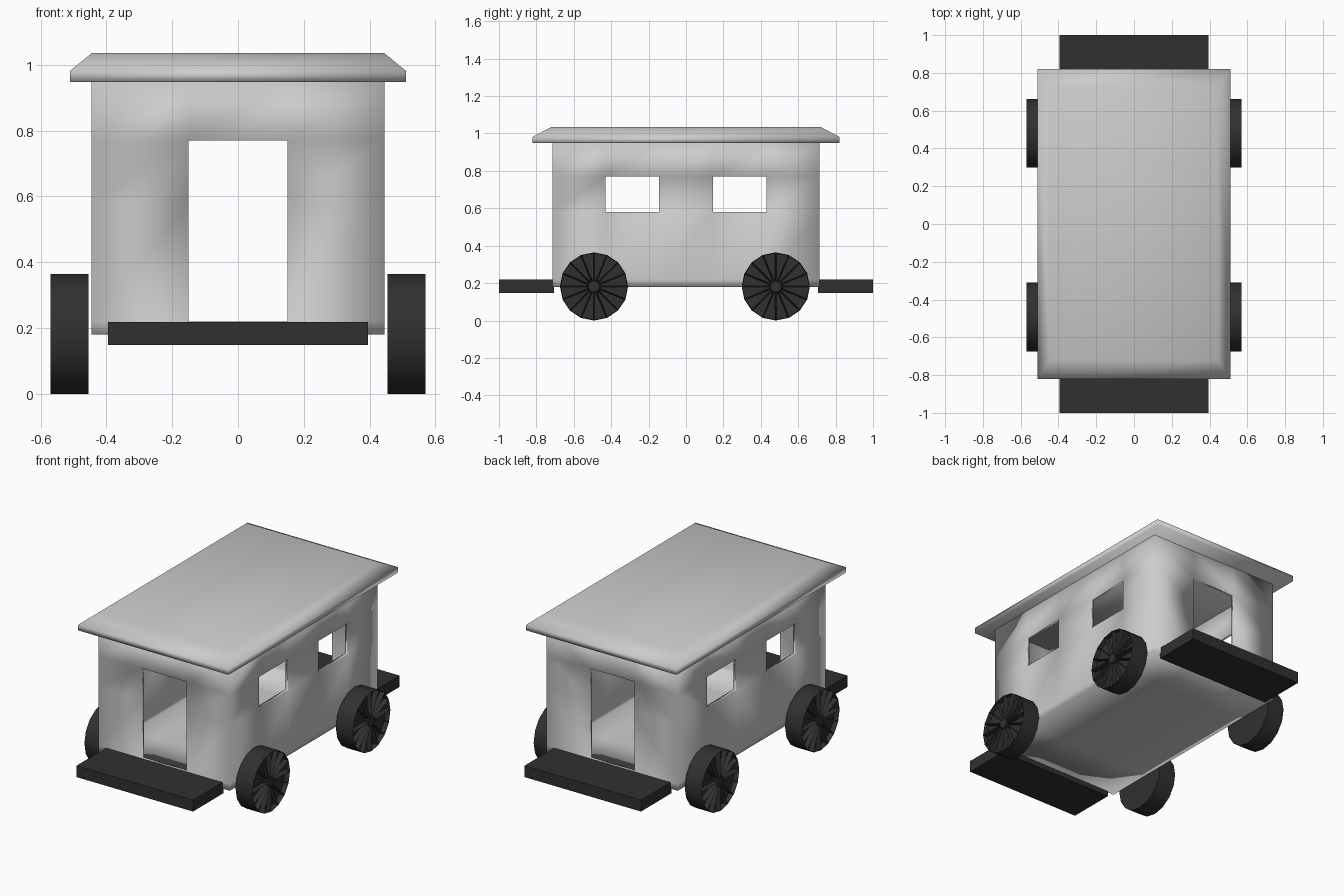
import bpy, bmesh
from math import sin, cos, pi

if "Cube" in bpy.data.objects:
    bpy.data.objects.remove(bpy.data.objects["Cube"])

dark = bpy.data.materials.new("dark_paint")
dark.diffuse_color = (0.03, 0.03, 0.029, 1)
dark.use_nodes = True
dark.node_tree.nodes["Principled BSDF"].inputs["Base Color"].default_value = dark.diffuse_color


def make(name, bm, mat=None, smooth=None):
    bmesh.ops.remove_doubles(bm, verts=bm.verts, dist=1e-5)
    bmesh.ops.recalc_face_normals(bm, faces=bm.faces)
    me = bpy.data.meshes.new(name)
    bm.to_mesh(me)
    bm.free()
    ob = bpy.data.objects.new(name, me)
    bpy.context.collection.objects.link(ob)
    if mat:
        me.materials.append(mat)
    if smooth == "full":
        for p in me.polygons:
            p.use_smooth = True
    elif smooth:
        bpy.ops.object.select_all(action='DESELECT')
        bpy.context.view_layer.objects.active = ob
        ob.select_set(True)
        bpy.ops.object.shade_smooth_by_angle(angle=smooth)
    return ob


def quad(bm, *pts):
    bm.faces.new([bm.verts.new(p) for p in pts])


# Carriage body: gridded shell with door and window openings, then thickened
X, Y = 0.445, 0.715
xs = [-X, -0.15, 0.15, X]
ys = [-Y, -0.43, -0.145, 0.145, 0.43, Y]
zs = [0.18, 0.22, 0.58, 0.77, 0.95]
bm = bmesh.new()
for s in (-1, 1):
    for k in range(4):
        z0, z1 = zs[k], zs[k + 1]
        for i in range(3):
            if not (i == 1 and k in (1, 2)):      # doorway
                a, b = xs[i], xs[i + 1]
                quad(bm, (a, s*Y, z0), (b, s*Y, z0), (b, s*Y, z1), (a, s*Y, z1))
        for j in range(5):
            if not (j in (1, 3) and k == 2):      # windows
                a, b = ys[j], ys[j + 1]
                quad(bm, (s*X, a, z0), (s*X, b, z0), (s*X, b, z1), (s*X, a, z1))
for i in range(3):                                # floor
    for j in range(5):
        a, b, c, d = xs[i], xs[i + 1], ys[j], ys[j + 1]
        quad(bm, (a, c, 0.18), (b, c, 0.18), (b, d, 0.18), (a, d, 0.18))
bmesh.ops.remove_doubles(bm, verts=bm.verts, dist=1e-5)
bmesh.ops.recalc_face_normals(bm, faces=bm.faces)
floor = min(bm.faces, key=lambda f: f.calc_center_median().z)
if floor.normal.z > 0:
    bmesh.ops.reverse_faces(bm, faces=bm.faces)
body = make("carriage_body", bm, smooth="full")
sol = body.modifiers.new("wall_thickness", 'SOLIDIFY')
sol.thickness = 0.02
sol.offset = -1
sol.use_even_offset = True

# Roof: slab with chamfered upper edge
bm = bmesh.new()
rings = []
for x, y, z in ((0.51, 0.82, 0.948), (0.51, 0.82, 0.982), (0.445, 0.72, 1.035)):
    rings.append([bm.verts.new((a*x, b*y, z)) for a, b in ((-1, -1), (1, -1), (1, 1), (-1, 1))])
for lo, hi in zip(rings, rings[1:]):
    for i in range(4):
        j = (i + 1) % 4
        bm.faces.new((lo[i], lo[j], hi[j], hi[i]))
bm.faces.new(rings[0])
bm.faces.new(rings[-1])
make("roof", bm, smooth="full")

# End platforms
for s, name in ((-1, "front_platform"), (1, "back_platform")):
    bm = bmesh.new()
    bmesh.ops.create_cube(bm, size=1)
    for v in bm.verts:
        v.co = (v.co.x*0.79, v.co.y*0.295 + s*0.8525, v.co.z*0.07 + 0.183)
    make(name, bm, dark)


# Wheels: disc with wedge-shaped recesses between the spokes
def wheel(name, s, cy, n=16, cz=0.182, r=0.182):
    bm = bmesh.new()

    def p(rad, ang, x):
        return (s*x, cy + rad*cos(ang), cz + rad*sin(ang))

    xi, xo = 0.455, 0.57
    step = 2*pi/n
    spokes = []
    for i in range(n):
        a, b = i*step, (i + 1)*step
        quad(bm, p(r, a, xi), p(r, b, xi), p(r, b, xo), p(r, a, xo))
        quad(bm, p(r, a, xo), p(r, b, xo), p(0.03, b, xo), p(0.03, a, xo))
    bmesh.ops.remove_doubles(bm, verts=bm.verts, dist=1e-5)
    for x in (xi, xo):
        rad = r if x == xi else 0.03
        bm.faces.new([bm.verts.new(p(rad, i*step, x)) for i in range(n)])
    bmesh.ops.remove_doubles(bm, verts=bm.verts, dist=1e-5)
    bmesh.ops.recalc_face_normals(bm, faces=bm.faces)
    spokes = [f for f in bm.faces if len(f.verts) == 4
              and abs(abs(f.calc_center_median().x) - xo) < 1e-4]
    bmesh.ops.inset_individual(bm, faces=spokes, thickness=0.005)
    for f in spokes:
        for v in f.verts:
            v.co.x -= s*0.03
    make(name, bm, dark, smooth=0.6)


for s, side in ((-1, "left"), (1, "right")):
    wheel("front_wheel_" + side, s, -0.492)
    wheel("back_wheel_" + side, s, 0.48)
